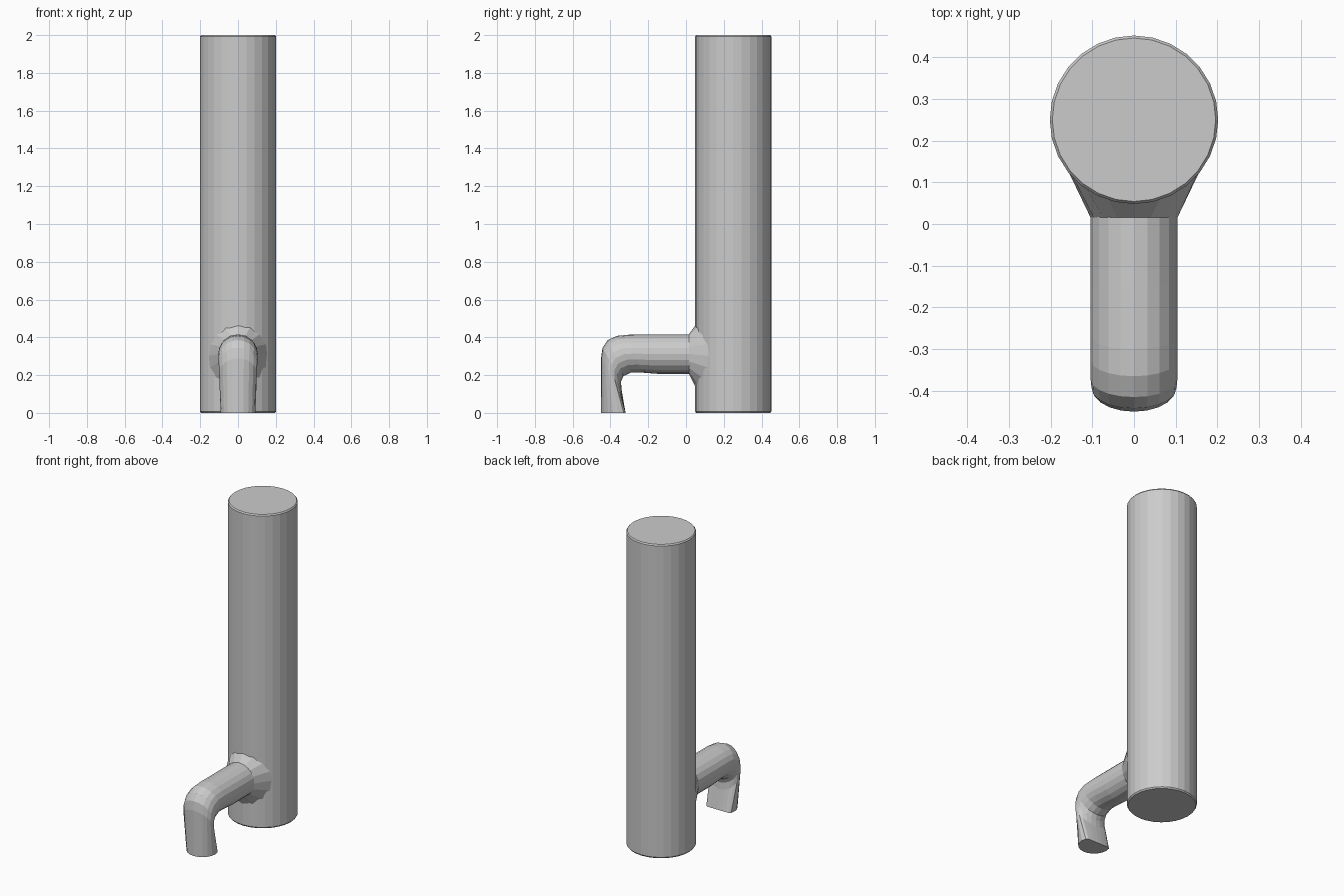
import bpy, bmesh, math
from mathutils import Vector

if "Cube" in bpy.data.objects:
    bpy.data.objects.remove(bpy.data.objects["Cube"])

CY, R = 0.25, 0.202        # column centre and radius
PZ, PR = 0.312, 0.104      # branch pipe height and radius


def loft(name, rings, caps=True):
    """Skin a list of closed rings with flat quads."""
    bm = bmesh.new()
    vr = [[bm.verts.new(p) for p in ring] for ring in rings]
    n = len(vr[0])
    for a, b in zip(vr, vr[1:]):
        for i in range(n):
            j = (i + 1) % n
            bm.faces.new((a[i], a[j], b[j], b[i]))
    if caps:
        bm.faces.new(vr[0])
        bm.faces.new(vr[-1])
    bmesh.ops.recalc_face_normals(bm, faces=bm.faces)
    me = bpy.data.meshes.new(name)
    bm.to_mesh(me)
    bm.free()
    ob = bpy.data.objects.new(name, me)
    bpy.context.collection.objects.link(ob)
    return ob


def circle(r, z, n=28):
    return [(r * math.cos(2 * math.pi * i / n), CY + r * math.sin(2 * math.pi * i / n), z)
            for i in range(n)]


# Tall column with a tiny bevel at each end
loft("column", [circle(R - 0.006, 0), circle(R, 0.008), circle(R, 1.992), circle(R - 0.006, 2)])


# Bent branch pipe: each ring hangs between an outer and an inner (y, z) point;
# where the bore is shallower than the diameter the inner side is flattened
def pipe_ring(outer, inner, r, n=20):
    o = Vector((0, *outer))
    d = Vector((0, *inner)) - o
    depth = d.length
    d.normalize()
    ring = []
    for i in range(n):
        a = 2 * math.pi * i / n
        t = min(r - r * math.cos(a), depth)
        ring.append(o + d * t + Vector((r * math.sin(a), 0, 0)))
    return ring


stations = [
    ((0.10, 0.415), (0.10, 0.205), PR),
    ((-0.15, 0.415), (-0.15, 0.200), PR),
    ((-0.30, 0.414), (-0.235, 0.188), PR),
    ((-0.365, 0.408), (-0.27, 0.165), PR),
    ((-0.415, 0.385), (-0.305, 0.135), PR),
    ((-0.442, 0.345), (-0.316, 0.115), 0.102),
    ((-0.45, 0.29), (-0.32, 0.09), 0.10),
    ((-0.45, 0.0), (-0.32, 0.0), 0.092),
]
loft("branch_pipe", [pipe_ring(*s) for s in stations])


# Flared collar where the branch meets the column
def collar_ring(r, y=None, zc=PZ, n=16):
    ring = []
    for i in range(n):
        a = 2 * math.pi * i / n
        x, z = r * math.cos(a), zc + r * math.sin(a)
        yy = y if y is not None else CY - math.sqrt(max((R - 0.006) ** 2 - x * x, 0))
        ring.append((x, yy, z))
    return ring


loft("branch_collar", [collar_ring(PR, 0.015, PZ), collar_ring(0.17, None, 0.3)], caps=False)
